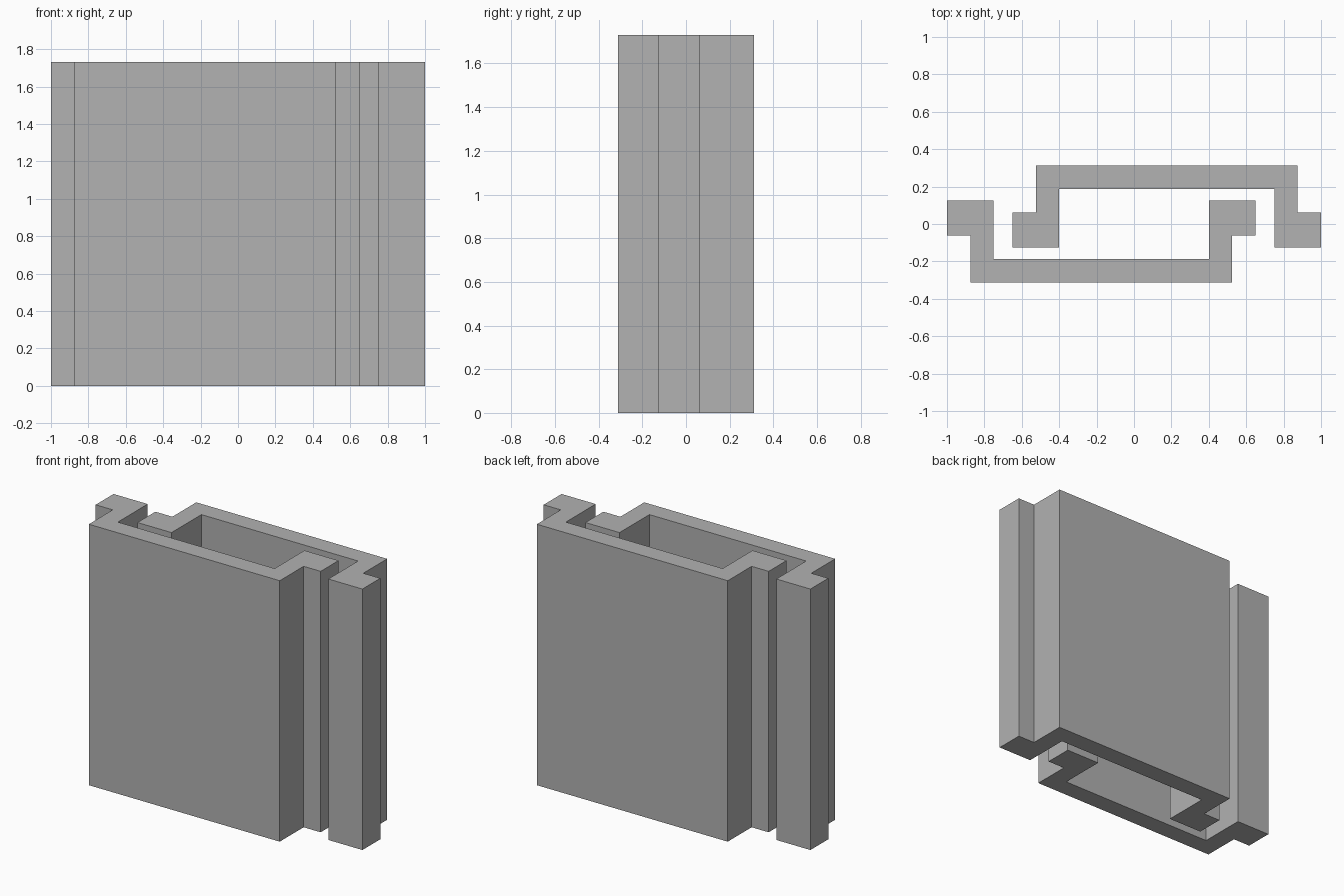
import bpy
import bmesh
import math
from mathutils import Matrix

cube = bpy.data.objects.get("Cube")
if cube:
    bpy.data.objects.remove(cube, do_unlink=True)

HEIGHT = 1.73

# Plain grey material
grey = bpy.data.materials.new("plain_grey")
grey.use_nodes = True
colour = (0.445, 0.445, 0.445, 1)
grey.diffuse_color = colour
grey.node_tree.nodes["Principled BSDF"].inputs["Base Color"].default_value = colour

# Channel cross-section: a wide web with a stepped hook at each end
PROFILE = [
    (-1, -0.0625), (-0.875, -0.0625), (-0.875, -0.3125),
    (0.525, -0.3125), (0.525, -0.0625), (0.65, -0.0625),
    (0.65, 0.125), (0.4, 0.125), (0.4, -0.1875),
    (-0.75, -0.1875), (-0.75, 0.125), (-1, 0.125),
]


def hooked_panel(name, angle):
    """Extrude the channel upward, turned about z by the given angle."""
    bm = bmesh.new()
    base = bm.faces.new([bm.verts.new((x, y, 0)) for x, y in PROFILE])
    top = bmesh.ops.extrude_face_region(bm, geom=[base], use_keep_orig=True)
    risen = [v for v in top["geom"] if isinstance(v, bmesh.types.BMVert)]
    bmesh.ops.translate(bm, verts=risen, vec=(0, 0, HEIGHT))
    bm.transform(Matrix.Rotation(angle, 4, "Z"))
    bmesh.ops.recalc_face_normals(bm, faces=bm.faces)
    mesh = bpy.data.meshes.new(name)
    bm.to_mesh(mesh)
    bm.free()
    mesh.materials.append(grey)
    obj = bpy.data.objects.new(name, mesh)
    bpy.context.collection.objects.link(obj)


# Two interlocking panels, one turned half a circle from the other
hooked_panel("front_panel", 0)
hooked_panel("back_panel", math.pi)
